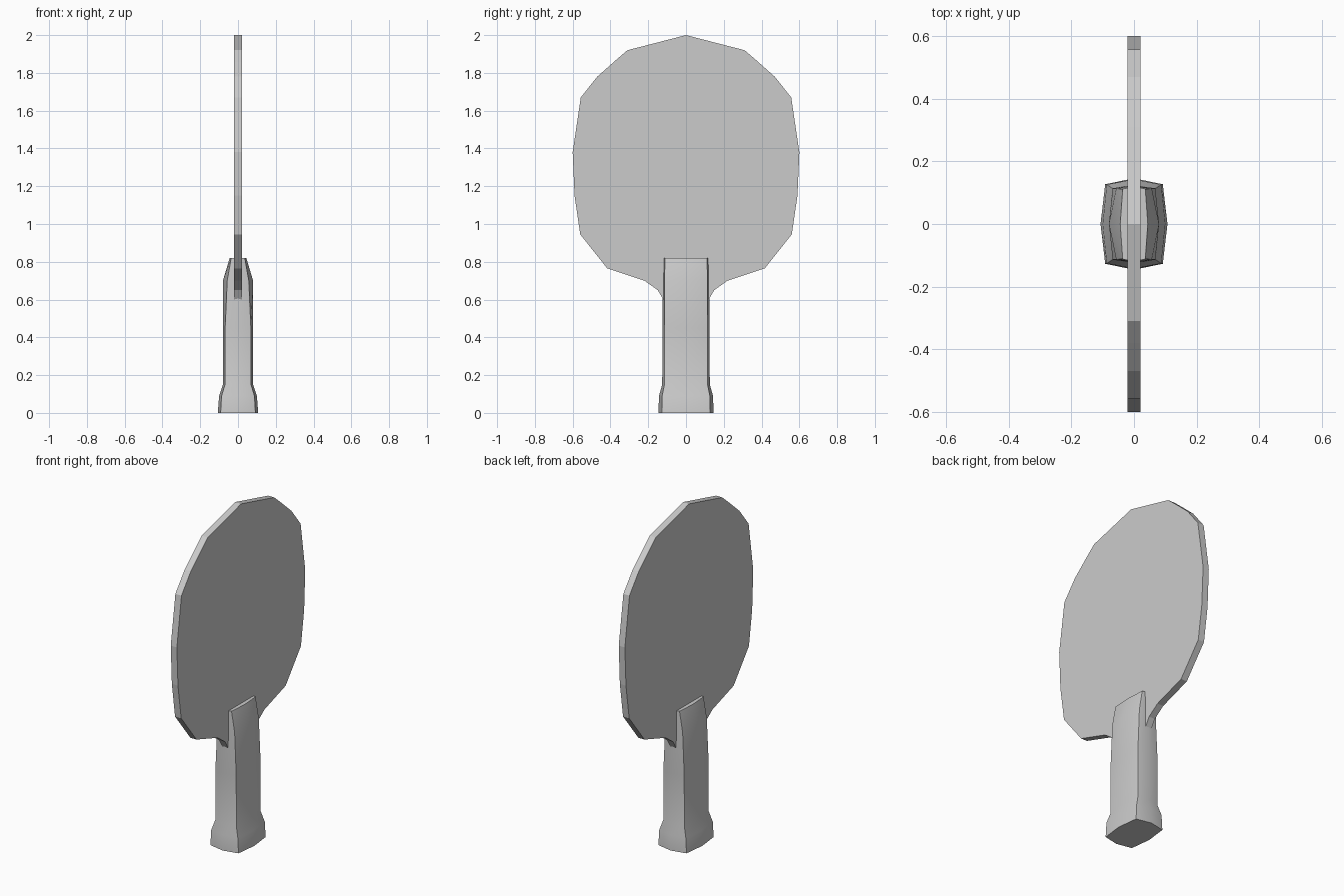
import bpy, bmesh, math

if "Cube" in bpy.data.objects:
    bpy.data.objects.remove(bpy.data.objects["Cube"])


def finish(name, bm, angle=None):
    bmesh.ops.recalc_face_normals(bm, faces=bm.faces)
    me = bpy.data.meshes.new(name)
    bm.to_mesh(me)
    bm.free()
    ob = bpy.data.objects.new(name, me)
    bpy.context.collection.objects.link(ob)
    if angle:
        bpy.context.view_layer.objects.active = ob
        ob.select_set(True)
        bpy.ops.object.shade_smooth_by_angle(angle=math.radians(angle))
        ob.select_set(False)
    return ob


def loft(name, rings, angle=None):
    """Skin equal-length rings of points and cap both ends."""
    bm = bmesh.new()
    loops = [[bm.verts.new(p) for p in ring] for ring in rings]
    n = len(loops[0])
    for a, b in zip(loops, loops[1:]):
        for i in range(n):
            j = (i + 1) % n
            bm.faces.new((a[i], a[j], b[j], b[i]))
    bm.faces.new(loops[0])
    bm.faces.new(loops[-1])
    return finish(name, bm, angle)


# Flat blade: half outline (y, z), mirrored and given thickness
half = [(0.31, 1.92), (0.38, 1.86), (0.47, 1.78), (0.557, 1.67), (0.6, 1.38),
        (0.59, 1.15), (0.56, 0.945), (0.417, 0.765), (0.22, 0.70),
        (0.15, 0.65), (0.12, 0.60)]
outline = [(0, 2.0)] + half + [(-y, z) for y, z in reversed(half)]
loft("blade", [[(x, y, z) for y, z in outline] for x in (-0.02, 0.02)])

# Eight-sided handle: flared butt, straight grip, tapered top
# z, face ridge x, corner x, corner y, side ridge y
sections = [(0.0, 0.107, 0.092, 0.127, 0.146),
            (0.09, 0.100, 0.087, 0.126, 0.143),
            (0.15, 0.080, 0.069, 0.114, 0.126),
            (0.45, 0.080, 0.068, 0.114, 0.124),
            (0.70, 0.080, 0.057, 0.113, 0.123),
            (0.82, 0.044, 0.036, 0.112, 0.121)]
rings = []
for z, rx, cx, cy, ry in sections:
    rings.append([(rx, 0, z), (cx, cy, z), (0, ry, z), (-cx, cy, z),
                  (-rx, 0, z), (-cx, -cy, z), (0, -ry, z), (cx, -cy, z)])
loft("handle", rings, 32)
